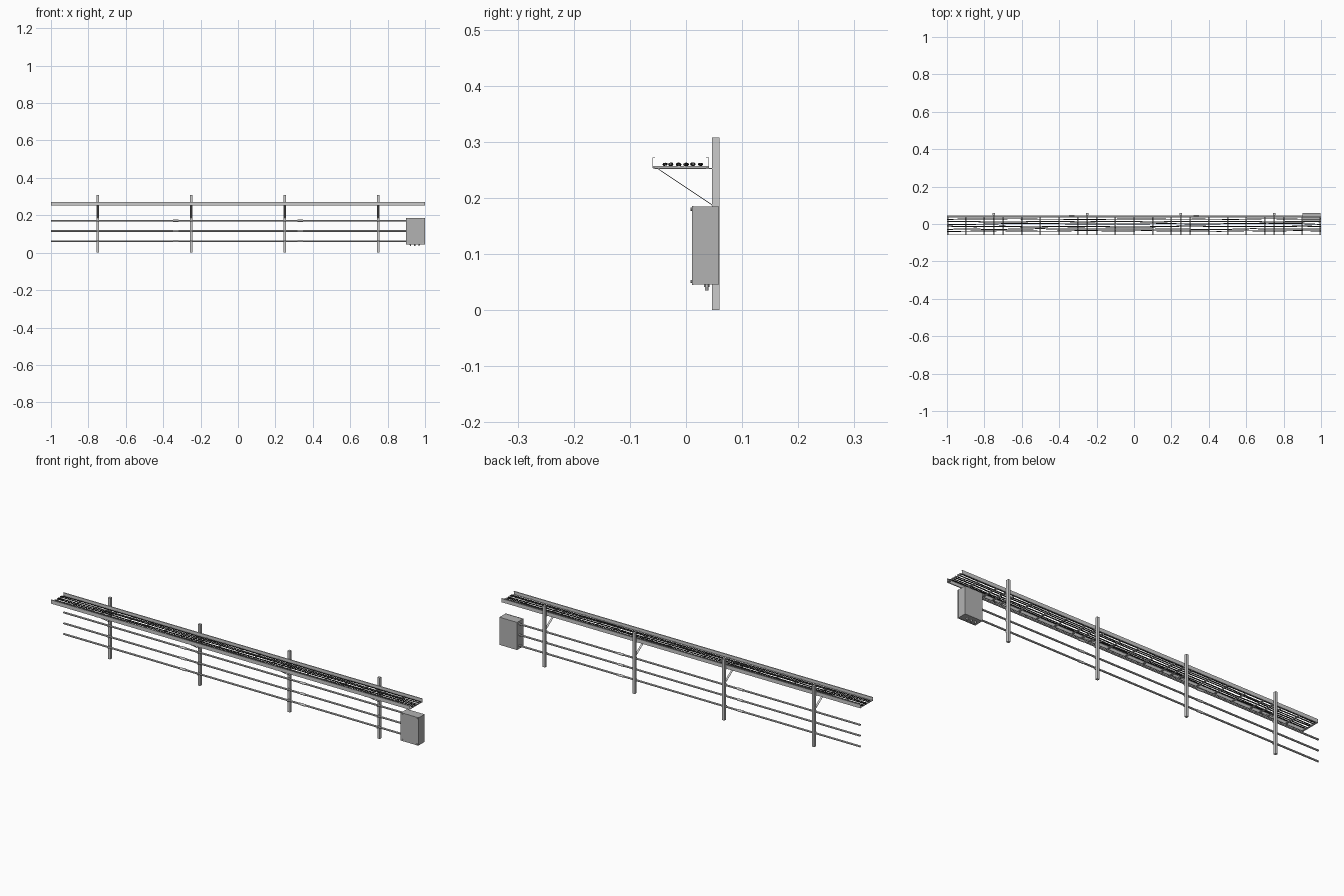
import bpy, math, random
from mathutils import Vector

if "Cube" in bpy.data.objects:
    bpy.data.objects.remove(bpy.data.objects["Cube"])

random.seed(4)


def box(name, x0, x1, y0, y1, z0, z1):
    bpy.ops.mesh.primitive_cube_add(size=1, location=((x0 + x1) / 2, (y0 + y1) / 2, (z0 + z1) / 2))
    o = bpy.context.object
    o.name = name
    o.scale = (x1 - x0, y1 - y0, z1 - z0)
    bpy.ops.object.transform_apply(location=False, rotation=False, scale=True)
    return o


def rod(name, a, b, r, n=12):
    a, b = Vector(a), Vector(b)
    d = b - a
    bpy.ops.mesh.primitive_cylinder_add(vertices=n, radius=r, depth=d.length, location=(a + b) / 2,
                                        rotation=d.to_track_quat('Z', 'Y').to_euler())
    o = bpy.context.object
    o.name = name
    bpy.ops.object.shade_smooth_by_angle()
    return o


def extrude_x(name, profile, x0, x1):
    n = len(profile)
    verts = [(x, y, z) for x in (x0, x1) for y, z in profile]
    faces = [(i, (i + 1) % n, n + (i + 1) % n, n + i) for i in range(n)]
    faces += [tuple(reversed(range(n))), tuple(range(n, 2 * n))]
    me = bpy.data.meshes.new(name)
    me.from_pydata(verts, [], faces)
    o = bpy.data.objects.new(name, me)
    bpy.context.collection.objects.link(o)
    return o


def material(name, v):
    m = bpy.data.materials.new(name)
    m.diffuse_color = (v, v, v, 1)
    m.use_nodes = True
    m.node_tree.nodes["Principled BSDF"].inputs["Base Color"].default_value = m.diffuse_color
    return m


POSTS = (-0.75, -0.25, 0.25, 0.75)
PIPES = (0.1705, 0.116, 0.062)
PIPE_Y = 0.0415
black = material("cable_black", 0.03)
dark_grey = material("cable_grey", 0.12)
box_grey = material("box_grey", 0.45)

# Posts with a support arm, a diagonal brace and pipe clamps
for x in POSTS:
    box("post", x - 0.0065, x + 0.0065, 0.0465, 0.06, 0, 0.308)
    box("tray_arm", x - 0.005, x + 0.005, -0.058, 0.0465, 0.2515, 0.2535)
    extrude_x("brace", [(-0.052, 0.2525), (-0.0495, 0.2525), (0.0465, 0.1885), (0.0465, 0.1865)],
              x - 0.005, x + 0.005)
    for z in PIPES:
        box("pipe_clamp", x - 0.003, x + 0.003, PIPE_Y - 0.0055, 0.0465, z - 0.0055, z + 0.0055)

# Tray side rails: C profiles with inward flanges, mirrored about the tray centre
t, mid = 0.0012, -0.0095
half, low, high = 0.0505, 0.2535, 0.272
profile = [(half, low), (half, high), (half - 0.005, high), (half - 0.005, high - t),
           (half - t, high - t), (half - t, low + t), (half - 0.005, low + t), (half - 0.005, low)]
extrude_x("rear_tray_rail", [(mid + y, z) for y, z in profile], -1, 1)
extrude_x("front_tray_rail", [(mid - y, z) for y, z in reversed(profile)], -1, 1)

# Ladder rungs
for i in range(21):
    x = max(-0.996, min(0.996, -1 + i * 0.1))
    box("tray_rung", x - 0.004, x + 0.004, mid - half + t, mid + half - t, 0.2545, 0.257)

# Loosely laid cables
for k, y in enumerate((-0.037, -0.027, -0.013, 0.0, 0.013, 0.026)):
    cu = bpy.data.curves.new("cable", 'CURVE')
    cu.dimensions = '3D'
    cu.bevel_depth = random.uniform(0.0022, 0.0032)
    cu.bevel_resolution = 2
    cu.resolution_u = 4
    cu.use_fill_caps = True
    sp = cu.splines.new('NURBS')
    sp.points.add(20)
    sp.use_endpoint_u = True
    sp.order_u = 4
    for i, p in enumerate(sp.points):
        p.co = (-1 + i * 0.1, y + random.uniform(-0.003, 0.003), 0.259 + random.uniform(0, 0.0015), 1)
    o = bpy.data.objects.new("cable", cu)
    o.data.materials.append(dark_grey if k % 3 == 1 else black)
    bpy.context.collection.objects.link(o)

# Conduit pipes with couplings
for z in PIPES:
    rod("conduit", (-1, PIPE_Y, z), (0.905, PIPE_Y, z), 0.0045)
    for x in (-0.333, 0.333):
        rod("conduit_coupling", (x - 0.015, PIPE_Y, z), (x + 0.015, PIPE_Y, z), 0.0058)

# Junction box, lid, lid screws and cable glands
parts = [box("junction_box", 0.9, 0.998, 0.0135, 0.059, 0.046, 0.185),
         box("junction_box_lid", 0.899, 0.999, 0.0105, 0.0135, 0.045, 0.186)]
for o in parts:
    o.data.materials.append(box_grey)
for x in (0.908, 0.99):
    for z in (0.051, 0.18):
        rod("lid_screw", (x, 0.008, z), (x, 0.011, z), 0.003, 10)
for x in (0.922, 0.945, 0.968):
    rod("gland_nut", (x, 0.037, 0.041), (x, 0.037, 0.048), 0.0045, 6)
    rod("gland_cap", (x, 0.037, 0.035), (x, 0.037, 0.041), 0.0035)
